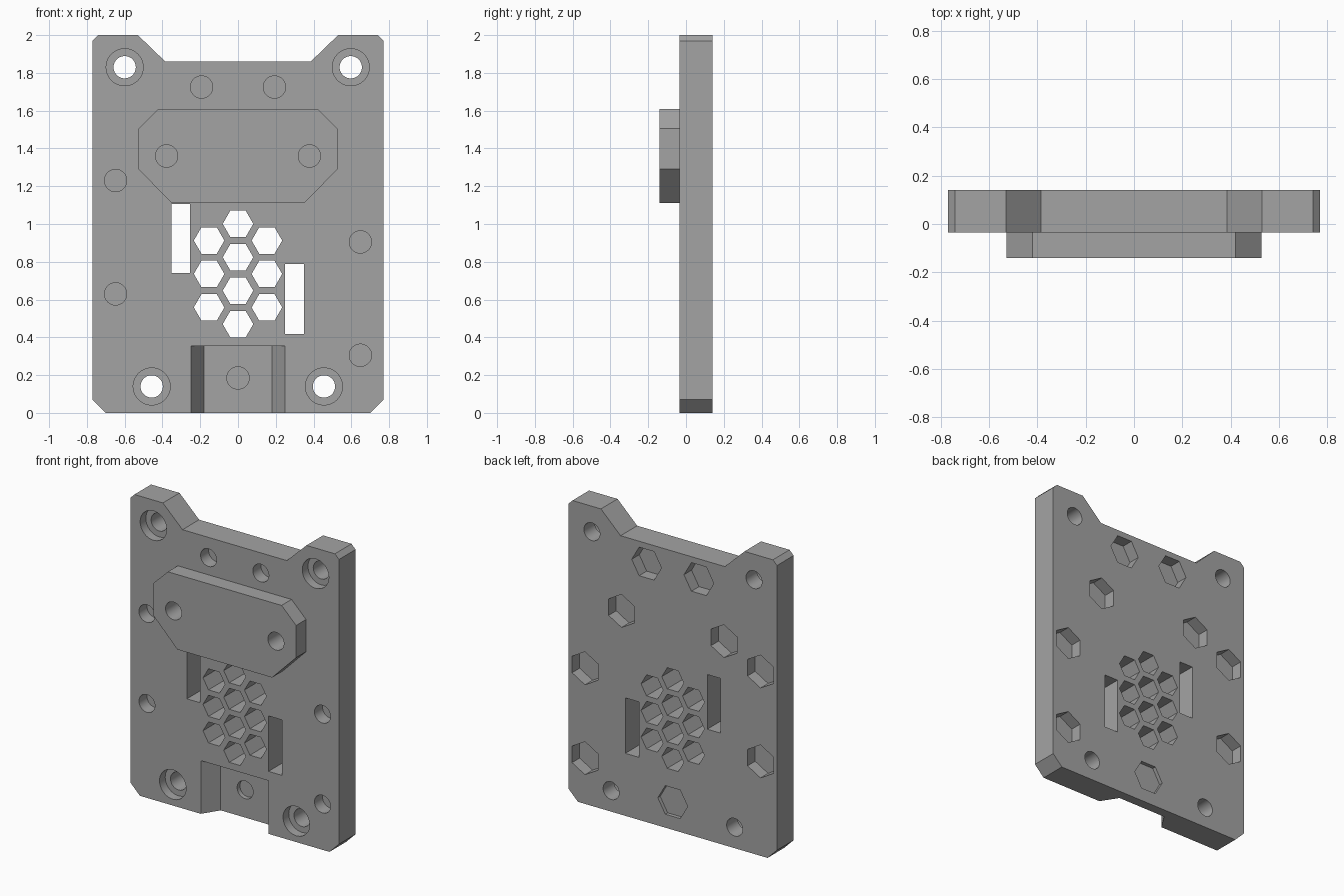
import bpy, bmesh, math

if "Cube" in bpy.data.objects:
    bpy.data.objects.remove(bpy.data.objects["Cube"])

FRONT, BACK = -0.035, 0.14      # plate faces
PAD_FRONT = -0.14               # raised pad face


def prism(bm, pts, y0, y1, back_pts=None):
    """Solid between an (x, z) profile at y0 and one at y1."""
    a = [bm.verts.new((x, y0, z)) for x, z in pts]
    b = [bm.verts.new((x, y1, z)) for x, z in (back_pts or pts)]
    bm.faces.new(a)
    bm.faces.new(b[::-1])
    n = len(a)
    for i in range(n):
        j = (i + 1) % n
        bm.faces.new((a[j], a[i], b[i], b[j]))


def ngon(cx, cz, r, n, turn=0.0):
    return [(cx + r * math.cos(turn + 2 * math.pi * i / n),
             cz + r * math.sin(turn + 2 * math.pi * i / n)) for i in range(n)]


def rect(x0, x1, z0, z1):
    return [(x0, z0), (x1, z0), (x1, z1), (x0, z1)]


def mirrored(half):
    """Right-hand half profile, bottom to top, mirrored to a full loop."""
    return half + [(-x, z) for x, z in reversed(half)]


def make_object(name, bm):
    bmesh.ops.recalc_face_normals(bm, faces=bm.faces[:])
    mesh = bpy.data.meshes.new(name)
    bm.to_mesh(mesh)
    bm.free()
    obj = bpy.data.objects.new(name, mesh)
    bpy.context.collection.objects.link(obj)
    return obj


def boolean(target, tool, operation):
    mod = target.modifiers.new(operation.lower(), 'BOOLEAN')
    mod.operation, mod.solver, mod.object = operation, 'EXACT', tool
    bpy.ops.object.select_all(action='DESELECT')
    bpy.context.view_layer.objects.active = target
    target.select_set(True)
    bpy.ops.object.modifier_apply(modifier=mod.name)
    bpy.data.objects.remove(tool)


# Main plate with clipped corners and a notch in the top edge
bm = bmesh.new()
prism(bm, mirrored([(0.70, 0), (0.77, 0.07), (0.77, 1.97), (0.74, 2.0),
                    (0.53, 2.0), (0.385, 1.86)]), FRONT, BACK)
plate = make_object("mounting_plate", bm)

# Raised eight-sided pad on the front
bm = bmesh.new()
prism(bm, mirrored([(0.35, 1.11), (0.527, 1.29), (0.527, 1.505), (0.42, 1.61)]),
      PAD_FRONT, 0.015)
boolean(plate, make_object("raised_pad", bm), 'UNION')

corner_holes = [(-0.6, 1.83), (0.597, 1.83), (-0.457, 0.14), (0.455, 0.14)]
# Nut holes: x, z, front hole end, back pocket start
nut_holes = [(x, z, 0.05, 0.06) for x, z in
             [(-0.193, 1.725), (0.193, 1.725), (-0.378, 1.36), (0.378, 1.36),
              (-0.648, 1.23), (-0.648, 0.63), (0.648, 0.905), (0.648, 0.305)]]
nut_holes.append((0, 0.185, 0.105, 0.115))

# First cut: counterbores, channel, vents, slots and nut pockets
bm = bmesh.new()
for x, z in corner_holes:
    prism(bm, ngon(x, z, 0.098, 48), -0.1, FRONT + 0.06)
prism(bm, rect(-0.282, 0.282, -0.1, 0.355), -0.085, 0.075,
      rect(-0.18, 0.18, -0.1, 0.355))
vents = [(0, 0.47 + 0.177 * i) for i in range(4)]
vents += [(s * 0.153, 0.5585 + 0.177 * i) for s in (-1, 1) for i in range(3)]
for x, z in vents:
    prism(bm, ngon(x, z, 0.081, 6), -0.1, 0.2)
prism(bm, rect(-0.353, -0.255, 0.74, 1.105), -0.1, 0.2)
prism(bm, rect(0.25, 0.35, 0.417, 0.787), -0.1, 0.2)
for x, z, _, start in nut_holes:
    turn = 0 if z < 0.2 or z > 1.7 else math.pi / 6
    prism(bm, ngon(x, z, 0.11, 6, turn), start, 0.2)
boolean(plate, make_object("pocket_cutter", bm), 'DIFFERENCE')

# Second cut: corner through holes and blind front holes
bm = bmesh.new()
for x, z in corner_holes:
    prism(bm, ngon(x, z, 0.059, 48), -0.2, 0.2)
for x, z, end, _ in nut_holes:
    prism(bm, ngon(x, z, 0.059, 48), -0.2, end)
boolean(plate, make_object("hole_cutter", bm), 'DIFFERENCE')

# Single grey colour, smooth hole walls, sharp edges elsewhere
grey = bpy.data.materials.new("plain_grey")
grey.diffuse_color = (0.37, 0.37, 0.37, 1)
grey.use_nodes = True
grey.node_tree.nodes["Principled BSDF"].inputs["Base Color"].default_value = grey.diffuse_color
plate.data.materials.clear()
plate.data.materials.append(grey)
for poly in plate.data.polygons:
    poly.material_index = 0
bpy.ops.object.shade_smooth_by_angle(angle=math.radians(25))
